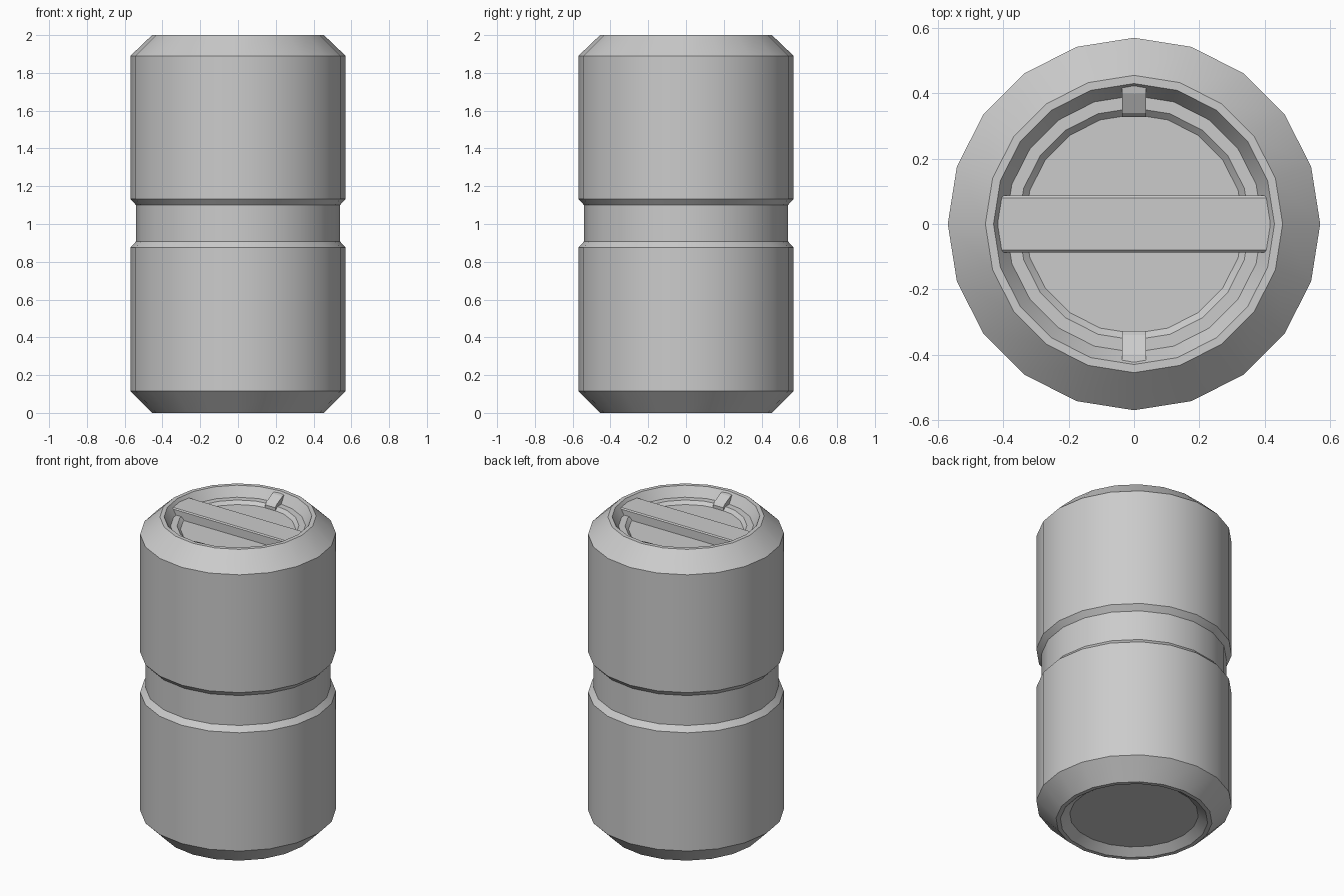
import bpy, bmesh, math

if "Cube" in bpy.data.objects:
    bpy.data.objects.remove(bpy.data.objects["Cube"])

SIDES = 20


def finish(name, bm, smooth=False):
    bmesh.ops.recalc_face_normals(bm, faces=bm.faces)
    mesh = bpy.data.meshes.new(name)
    bm.to_mesh(mesh)
    bm.free()
    ob = bpy.data.objects.new(name, mesh)
    bpy.context.collection.objects.link(ob)
    if smooth:
        bpy.ops.object.select_all(action='DESELECT')
        ob.select_set(True)
        bpy.context.view_layer.objects.active = ob
        bpy.ops.object.shade_smooth_by_angle(angle=math.radians(28))
    return ob


def lathe(name, profile):
    """Closed turned solid from (radius, z) points, capped at both ends."""
    bm = bmesh.new()
    rings = []
    for r, z in profile:
        rings.append([bm.verts.new((r * math.cos(i * math.tau / SIDES),
                                    r * math.sin(i * math.tau / SIDES), z))
                      for i in range(SIDES)])
    for a, b in zip(rings, rings[1:]):
        for i in range(SIDES):
            j = (i + 1) % SIDES
            bm.faces.new((a[i], a[j], b[j], b[i]))
    bm.faces.new(rings[0])
    bm.faces.new(rings[-1])
    return finish(name, bm, True)


def prism(name, outline, half, inset=0.0):
    """Extrude a (y, z) outline along x from -half to +half."""
    bm = bmesh.new()
    ends = [[bm.verts.new((s * half, y, z)) for y, z in outline] for s in (-1, 1)]
    n = len(outline)
    for i in range(n):
        j = (i + 1) % n
        bm.faces.new((ends[0][i], ends[0][j], ends[1][j], ends[1][i]))
    for e in ends:
        bm.faces.new(e)
    return finish(name, bm)


# Canister body: recessed base, chamfers, waist groove, recessed lid
lathe("canister_body", [
    (0.375, 0.04), (0.43, 0.0), (0.455, 0.0), (0.57, 0.115),
    (0.57, 0.875), (0.54, 0.908), (0.54, 1.10), (0.57, 1.133),
    (0.57, 1.89), (0.455, 2.0), (0.43, 2.0), (0.393, 1.94),
    (0.355, 1.94), (0.335, 1.92)])

# Handle bar across the lid
prism("lid_handle_bar", [(-0.087, 1.91), (0.087, 1.91), (0.087, 1.973),
                         (0.08, 1.98), (-0.08, 1.98), (-0.087, 1.973)], 0.417)

# Pair of sloping lid clips
for label, s in (("back", 1), ("front", -1)):
    prism(label + "_lid_clip", [(s * y, z) for y, z in (
        (0.327, 1.91), (0.43, 1.91), (0.43, 1.99), (0.40, 1.985),
        (0.34, 1.955), (0.327, 1.94))], 0.036)
